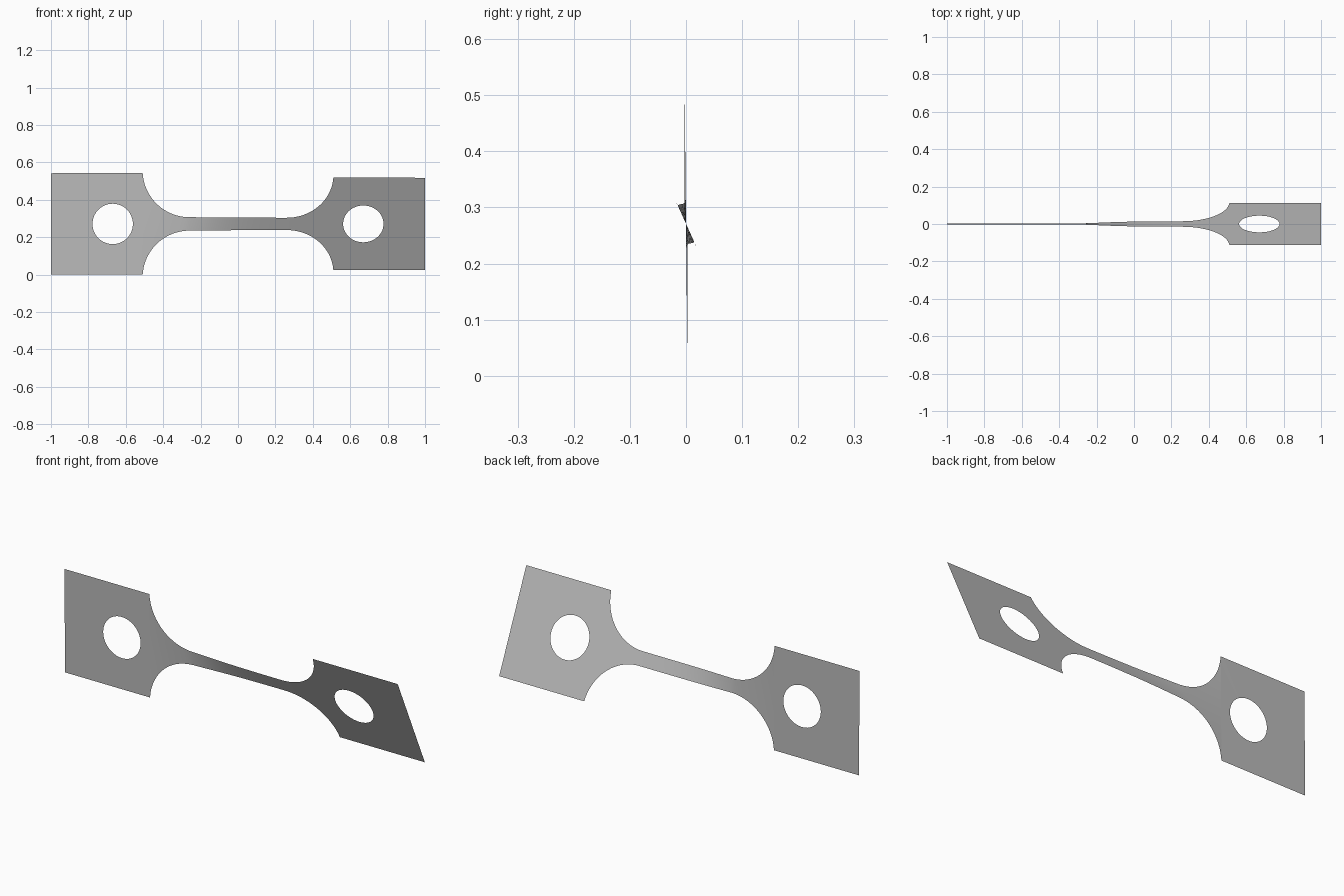
import bpy, bmesh, math

old = bpy.data.objects.get("Cube")
if old:
    bpy.data.objects.remove(old, do_unlink=True)

MID, HALF, NECK = 0.271, 0.271, 0.036   # centre height, grip and neck half widths
GRIP, FILLET = 0.51, 0.25               # inner end of grips, fillet radius
HOLE_X, HOLE_R = 0.67, 0.108
TWIST = [(-0.51, 0.6), (-0.3, 3.5), (-0.2, 10), (-0.1, 17), (0, 21), (0.15, 23.7), (0.35, 24.4)]


def twist(x):
    if x <= TWIST[0][0]:
        return math.radians(TWIST[0][1])
    for (x0, a0), (x1, a1) in zip(TWIST, TWIST[1:]):
        if x <= x1:
            return math.radians(a0 + (a1 - a0) * (x - x0) / (x1 - x0))
    return math.radians(TWIST[-1][1])


def half_width(x):
    d = abs(x) - (GRIP - FILLET)
    if d <= 0:
        return NECK
    return min(HALF, NECK + FILLET - math.sqrt(max(0, FILLET**2 - d * d)))


grey = bpy.data.materials.new("grey metal")
grey.use_nodes = True
grey.diffuse_color = (0.5, 0.5, 0.5, 1)
grey.node_tree.nodes["Principled BSDF"].inputs["Base Color"].default_value = (0.5, 0.5, 0.5, 1)

bm = bmesh.new()


def point(x, h):
    a = twist(x)
    return bm.verts.new((x, -h * math.sin(a), MID + h * math.cos(a)))


# Neck and fillets: columns, closer together where the fillet is steep
right = [0.065 * i for i in range(4)]
right += [GRIP - FILLET + FILLET * math.sin(math.pi / 2 * i / 20) for i in range(21)]
xs = [-x for x in reversed(right[1:])] + right
ROWS = 6
columns = []
for x in xs:
    w = HALF if abs(x) > GRIP - 1e-6 else half_width(x)
    columns.append([point(x, w * (2 * j / ROWS - 1)) for j in range(ROWS + 1)])
for a, b in zip(columns, columns[1:]):
    for j in range(ROWS):
        bm.faces.new((a[j], b[j], b[j + 1], a[j + 1]))

# Grips: flat plates with a round hole
for side in (-1, 1):
    near, far = GRIP - HOLE_X, 1 - HOLE_X
    angles = [2 * math.pi * i / 64 for i in range(64)]
    angles += [math.atan2(h, d) % (2 * math.pi) for d in (near, far) for h in (-HALF, HALF)]
    ring = []
    for t in sorted(angles):
        c, s = math.cos(t), math.sin(t)
        reach = min((far if c > 0 else near) / c if abs(c) > 1e-6 else 9,
                    HALF / abs(s) if abs(s) > 1e-6 else 9)
        ring.append([point(side * (HOLE_X + r * c), r * s) for r in (HOLE_R, reach)])
    for p, q in zip(ring, ring[1:] + ring[:1]):
        loop = (p[0], p[1], q[1], q[0])
        bm.faces.new(loop if side > 0 else loop[::-1])

bmesh.ops.remove_doubles(bm, verts=bm.verts, dist=0.0003)
mesh = bpy.data.meshes.new("twisted_strip")
bm.to_mesh(mesh)
bm.free()
mesh.materials.append(grey)
strip = bpy.data.objects.new("twisted_strip", mesh)
bpy.context.collection.objects.link(strip)
for poly in mesh.polygons:
    poly.use_smooth = True
